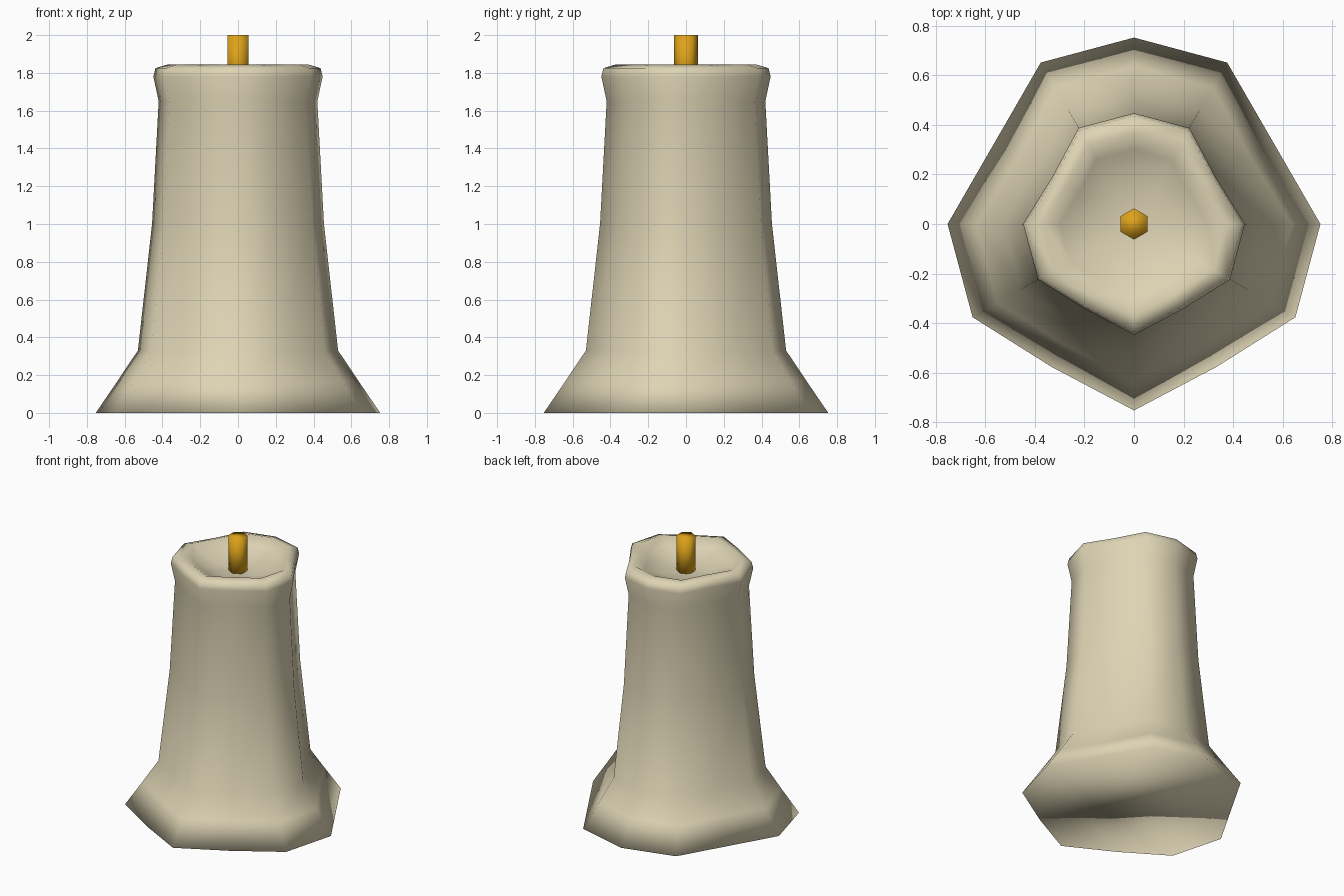
import bpy, bmesh
from math import cos, sin, radians

if "Cube" in bpy.data.objects:
    bpy.data.objects.remove(bpy.data.objects["Cube"])


def material(name, rgb):
    m = bpy.data.materials.new(name)
    m.diffuse_color = (*rgb, 1)
    m.use_nodes = True
    m.node_tree.nodes["Principled BSDF"].inputs["Base Color"].default_value = m.diffuse_color
    return m


def lathe(name, profile, angles, scale, mat, bottom=True):
    """Join rings (radius, z) into a smooth skin; radius 0 closes to a point."""
    bm = bmesh.new()
    n = len(angles)
    rings = []
    for i, (r, z) in enumerate(profile):
        if r == 0:
            rings.append([bm.verts.new((0, 0, z))])
        else:
            rings.append([bm.verts.new((r * scale(a, i) * cos(radians(a)),
                                        r * scale(a, i) * sin(radians(a)), z))
                          for a in angles])
    for lo, hi in zip(rings, rings[1:]):
        for k in range(n):
            j = (k + 1) % n
            if len(hi) == 1:
                bm.faces.new((lo[k], lo[j], hi[0]))
            else:
                bm.faces.new((lo[k], lo[j], hi[j], hi[k]))
    bm.faces.new(rings[0][::-1])
    if len(rings[-1]) > 1:
        bm.faces.new(rings[-1])
    for f in bm.faces:
        f.smooth = True
    me = bpy.data.meshes.new(name)
    bm.to_mesh(me)
    bm.free()
    me.materials.append(mat)
    ob = bpy.data.objects.new(name, me)
    bpy.context.collection.objects.link(ob)
    return ob


wax = material("wax", (0.73, 0.66, 0.46))
gold = material("wick_gold", (0.72, 0.36, 0.01))


# Twelve-sided wax with four corners pressed in
def pressed(a, i):
    if a in (30, 150):
        return 0.866 if i == 0 else 0.85
    if a in (240, 300):
        return 0.885
    return 1


wax_profile = [(0.753, 0), (0.637, 0.17), (0.53, 0.33), (0.455, 1.0),
               (0.42, 1.65), (0.448, 1.78), (0.437, 1.825), (0.37, 1.845),
               (0.30, 1.80), (0.17, 1.755), (0, 1.74)]
lathe("candle_body", wax_profile, range(0, 360, 30), pressed, wax)

# Hexagonal wick standing in the bowl
lathe("wick", [(0.063, 1.72), (0.063, 2.0)], range(30, 390, 60),
      lambda a, i: 1, gold)
